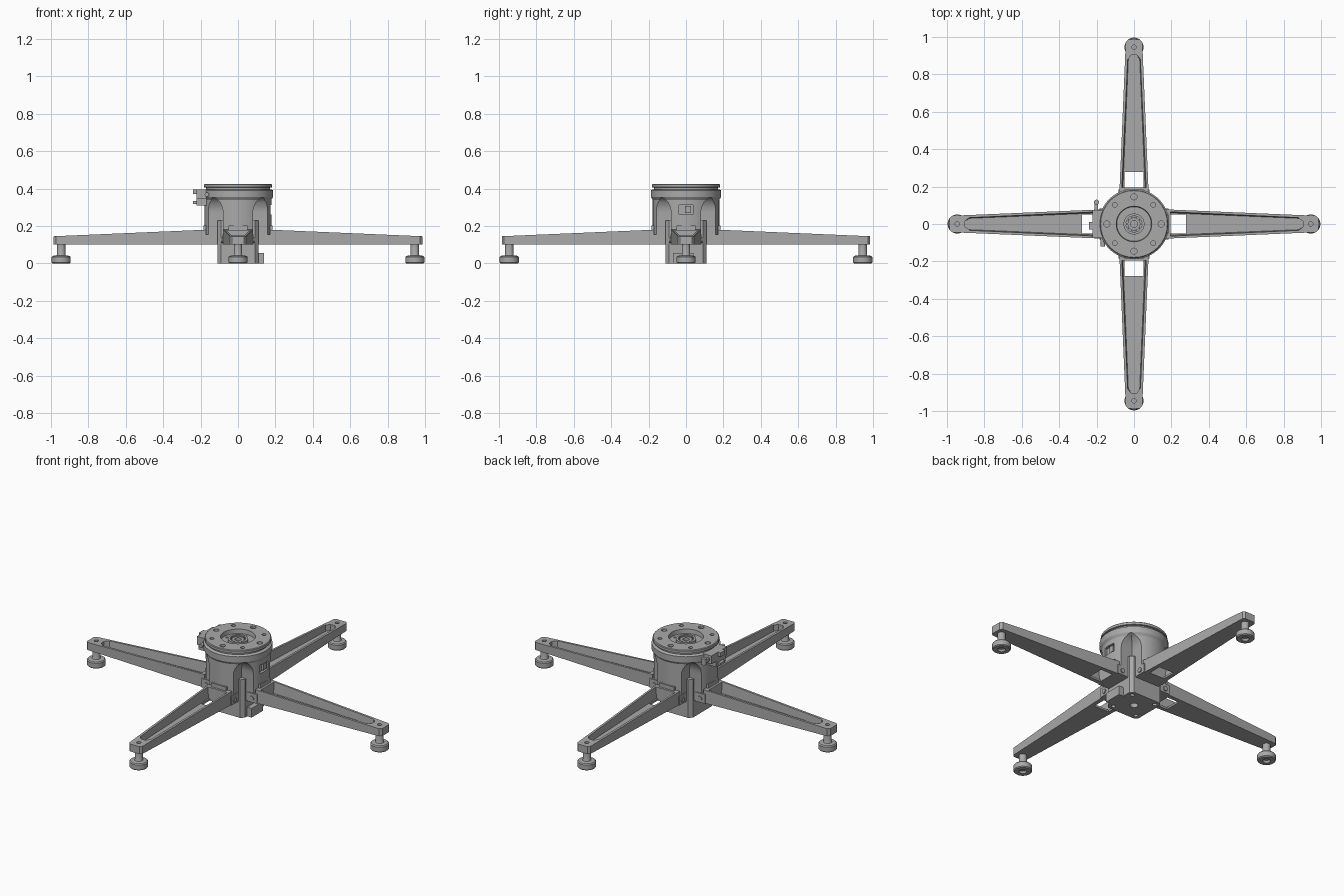
import bpy, bmesh
from math import pi, sin, cos, radians
from mathutils import Matrix

cube = bpy.data.objects.get("Cube")
if cube:
    bpy.data.objects.remove(cube, do_unlink=True)


def material(name, value):
    m = bpy.data.materials.new(name)
    m.use_nodes = True
    color = (value, value, value, 1)
    m.diffuse_color = color
    m.node_tree.nodes["Principled BSDF"].inputs["Base Color"].default_value = color
    return m


GREY = material("machined grey", 0.4)


def finish(name, bm, turn=0.0):
    bmesh.ops.recalc_face_normals(bm, faces=bm.faces)
    bm.transform(Matrix.Rotation(turn, 4, "Z"))
    mesh = bpy.data.meshes.new(name)
    bm.to_mesh(mesh)
    bm.free()
    mesh.materials.append(GREY)
    ob = bpy.data.objects.new(name, mesh)
    bpy.context.collection.objects.link(ob)
    return ob


def loft(name, rings, turn=0.0):
    """Closed solid through rings that all have the same point count."""
    bm = bmesh.new()
    rows = [[bm.verts.new(p) for p in ring] for ring in rings]
    n = len(rows[0])
    for a, b in zip(rows, rows[1:]):
        for i in range(n):
            j = (i + 1) % n
            bm.faces.new((a[i], a[j], b[j], b[i]))
    bm.faces.new(rows[0])
    bm.faces.new(rows[-1])
    return finish(name, bm, turn)


def box(name, x, y, z, turn=0.0):
    ring = lambda h: [(x[0], y[0], h), (x[1], y[0], h), (x[1], y[1], h), (x[0], y[1], h)]
    return loft(name, [ring(z[0]), ring(z[1])], turn)


def lathe(name, profile, center=(0, 0), steps=48):
    """Turned part from (radius, height) points, running from axis to axis."""
    ring = lambda r, z: [(center[0] + r * cos(2 * pi * i / steps),
                          center[1] + r * sin(2 * pi * i / steps), z) for i in range(steps)]
    return loft(name, [ring(r, z) for r, z in profile])


def disc(name, r, z0, z1, center=(0, 0), steps=24):
    return lathe(name, [(r, z0), (r, z1)], center, steps)


def rod(name, r, a, b, steps=16):
    """Cylinder along y from a to b."""
    ring = lambda y: [(a[0] + r * cos(2 * pi * i / steps), y,
                       a[2] + r * sin(2 * pi * i / steps)) for i in range(steps)]
    return loft(name, [ring(a[1]), ring(b)])


def cut(ob, cutter):
    mod = ob.modifiers.new("cut", "BOOLEAN")
    mod.object, mod.solver = cutter, "EXACT"
    bpy.context.view_layer.update()
    dg = bpy.context.evaluated_depsgraph_get()
    mesh = bpy.data.meshes.new_from_object(ob.evaluated_get(dg))
    ob.modifiers.clear()
    ob.data = mesh
    bpy.data.objects.remove(cutter, do_unlink=True)


def smooth(ob):
    bpy.ops.object.select_all(action="DESELECT")
    ob.select_set(True)
    bpy.context.view_layer.objects.active = ob
    bpy.ops.object.shade_smooth_by_angle(angle=radians(30))


# Legs: tapered solid, hollowed into an open trough with a window at the root
ROOT, TIP = 0.17, 0.985


def half_width(r):
    return 0.078 - (r - ROOT) / (TIP - ROOT) * 0.034


outline = [(ROOT, half_width(ROOT)), (TIP - 0.012, half_width(TIP)), (TIP, half_width(TIP) - 0.012)]
outline += [(x, -y) for x, y in reversed(outline)]
leg = loft("leg_1", [[(x, y, 0.1) for x, y in outline],
                     [(x, y, 0.18 - 0.035 * (x - ROOT) / (TIP - ROOT)) for x, y in outline]])


def trough_ring(inset, z):
    side = [(0.196, half_width(0.196) - inset), (0.88, half_width(0.88) - inset), (0.903, 0.014)]
    return [(x, y, z) for x, y in side + [(x, -y) for x, y in reversed(side)]]


cut(leg, loft("trough", [trough_ring(0.018, 0.112), trough_ring(0.01, 0.2)]))
cut(leg, box("window", (0.196, 0.277), (-0.05, 0.05), (0.08, 0.15)))
cut(leg, disc("screw_hole", 0.012, 0.13, 0.2, (0.945, 0)))
legs = [leg]
for k in range(1, 4):
    twin = leg.copy()
    twin.name = f"leg_{k + 1}"
    twin.rotation_euler.z = k * pi / 2
    bpy.context.collection.objects.link(twin)
smooth(leg)

# Levelling feet
for k in range(4):
    c = (0.945 * cos(k * pi / 2), 0.945 * sin(k * pi / 2))
    smooth(lathe(f"foot_{k + 1}", [(0.016, 0.012), (0.022, 0), (0.046, 0), (0.051, 0.005), (0.051, 0.034),
                                   (0.046, 0.04), (0.024, 0.043), (0.022, 0.047), (0.022, 0.101)], c, 32))

# Motor block with chamfered corners, plus base screws
s, c = 0.11, 0.018
corner = [(s, -s + c), (s, s - c), (s - c, s), (-s + c, s), (-s, s - c), (-s, -s + c), (-s + c, -s), (s - c, -s)]
motor = loft("motor_block", [[(x, y, z) for x, y in corner] for z in (0, 0.23)])
cut(motor, disc("shaft_hole", 0.022, -0.02, 0.03))
for x in (-0.08, 0.08):
    for y in (-0.08, 0.08):
        cut(motor, disc("base_screw_hole", 0.012, -0.02, 0.015, (x, y)))
smooth(disc("motor_core", 0.108, 0.2, 0.37, steps=48))
box("motor_socket", (0.1, 0.14), (-0.07, 0.04), (0, 0.055))

# Housing: drum with its four diagonal corners opened under flared arches
housing = lathe("housing", [(0.178, 0.1), (0.178, 0.34), (0.188, 0.355), (0.188, 0.39), (0.178, 0.396)], steps=64)
arch = [(0.08, 0.05), (0.08, 0.27)]
arch += [(0.145 - 0.065 * cos(t * pi / 12), 0.27 + 0.085 * sin(t * pi / 12)) for t in range(1, 7)]
for k in range(4):
    rings = [[(a, a, z), (0.3, a, z), (0.3, 0.3, z), (a, 0.3, z)] for a, z in arch]
    cut(housing, loft("arch_cutter", rings, k * pi / 2))
cut(housing, box("side_port", (0.16, 0.25), (-0.038, 0.038), (0.262, 0.312)))
cut(housing, disc("bore", 0.09, 0.36, 0.5))
smooth(housing)
box("port_plug", (0.15, 0.172), (-0.005, 0.028), (0.268, 0.306))

# Clamp lugs and bolts where each leg meets the housing
for k in range(4):
    box(f"leg_saddle_{k + 1}", (0.15, 0.184), (-0.05, 0.05), (0.15, 0.202), k * pi / 2)
    for sign in (-1, 1):
        box(f"lug_{k + 1}", (0.12, 0.184), sorted((sign * 0.06, sign * 0.084)), (0.1, 0.155), k * pi / 2)
        bolt = rod(f"clamp_bolt_{k + 1}", 0.014, (0.152, sign * 0.08, 0.124), sign * 0.09)
        bolt.rotation_euler.z = k * pi / 2
        smooth(bolt)

# Output flange with recessed hub
flange = lathe("output_flange", [(0.1, 0.385), (0.172, 0.385), (0.172, 0.405), (0.182, 0.407), (0.182, 0.421),
                                 (0.178, 0.425), (0.095, 0.425), (0.092, 0.4), (0.056, 0.4), (0.056, 0.413),
                                 (0.043, 0.413), (0.043, 0.4), (0.034, 0.4), (0.034, 0.409), (0.018, 0.409),
                                 (0.018, 0.392)], steps=64)
for i in range(8):
    a = i * pi / 4
    r = 0.012 if i % 2 else 0.016
    cut(flange, disc("flange_hole", r, 0.412, 0.5, (0.145 * cos(a), 0.145 * sin(a)), 16))
    if i % 2 == 0:
        cut(flange, disc("inner_hole", 0.007, 0.395, 0.5, (0.074 * cos(a), 0.074 * sin(a)), 12))
smooth(flange)
for i in range(10):
    a = i * pi / 5
    smooth(disc(f"bearing_roller_{i + 1}", 0.005, 0.399, 0.412, (0.039 * cos(a), 0.039 * sin(a)), 10))

# Locking clamp on the right side
box("clamp_body", (-0.222, -0.165), (-0.075, 0.075), (0.345, 0.395))
box("clamp_lower_jaw", (-0.222, -0.165), (-0.06, 0.03), (0.31, 0.345))
box("clamp_upper_tab", (-0.24, -0.215), (-0.03, 0.012), (0.37, 0.395))
box("clamp_lower_tab", (-0.24, -0.215), (-0.03, 0.012), (0.318, 0.333))
box("clamp_lever", (-0.21, -0.192), (0.07, 0.115), (0.362, 0.38))
smooth(disc("lever_knob", 0.014, 0.355, 0.392, (-0.201, 0.116)))
smooth(rod("clamp_screw", 0.012, (-0.166, -0.12, 0.368), -0.06))
